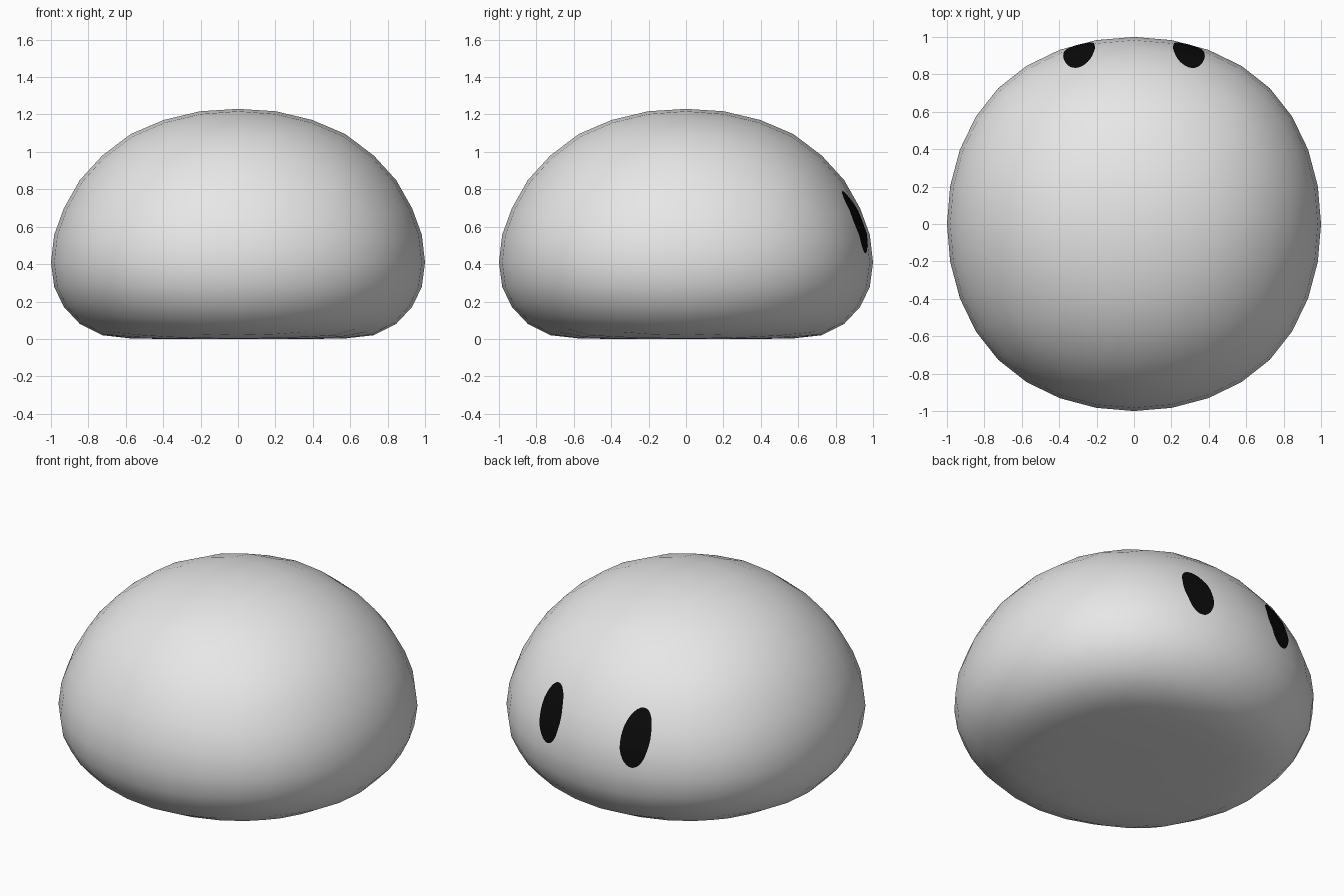
import bpy, bmesh, math
from mathutils import Vector
from mathutils.bvhtree import BVHTree

if "Cube" in bpy.data.objects:
    bpy.data.objects.remove(bpy.data.objects["Cube"])


def material(name, rgb):
    m = bpy.data.materials.new(name)
    m.diffuse_color = (*rgb, 1)
    m.use_nodes = True
    m.node_tree.nodes["Principled BSDF"].inputs["Base Color"].default_value = m.diffuse_color
    return m


grey = material("light grey", (0.8, 0.8, 0.8))
black = material("black", (0.003, 0.003, 0.003))

# Body: smoothed cube, squashed into a dome with a flat underside
bpy.ops.mesh.primitive_cube_add(size=2)
body = bpy.context.object
body.name = "body"
sub = body.modifiers.new("round", 'SUBSURF')
sub.levels = 3
bpy.ops.object.modifier_apply(modifier=sub.name)
body.data.materials.append(grey)

# height on the round form -> height on the dome
CURVE = [(-1, 0), (-.925, 0), (-.84, .003), (-.726, .02), (-.575, .08),
         (-.4, .17), (-.2, .28), (0, .41), (.2, .555), (.4, .7), (.575, .85),
         (.726, .98), (.84, 1.09), (.925, 1.165), (.98, 1.215), (1, 1.23)]


def squash(s):
    for (a, za), (b, zb) in zip(CURVE, CURVE[1:]):
        if s <= b:
            return za + (zb - za) * (s - a) / (b - a)
    return CURVE[-1][1]


radius = max(v.co.x for v in body.data.vertices)
for v in body.data.vertices:
    v.co /= radius
    v.co.z = squash(v.co.z)
body.data.update()
bpy.ops.object.shade_smooth()

# Eyes: oval plates laid on the back of the body
bm = bmesh.new()
bm.from_mesh(body.data)
tree = BVHTree.FromBMesh(bm)
bm.free()


def eye(name, side):
    def on_surface(x, z):
        hit, normal, _, _ = tree.ray_cast(Vector((x, 3, z)), Vector((0, -1, 0)))
        return hit + normal * 0.007

    cx, cz, rx, rz, n = side * 0.292, 0.622, 0.085, 0.165, 32
    bm = bmesh.new()
    centre = bm.verts.new(on_surface(cx, cz))
    inner = None
    for k in (0.25, 0.5, 0.75, 1):
        ring = [bm.verts.new(on_surface(cx + rx * k * math.cos(i * math.tau / n),
                                        cz + rz * k * math.sin(i * math.tau / n)))
                for i in range(n)]
        for i in range(n):
            j = (i + 1) % n
            if inner:
                bm.faces.new((inner[j], ring[j], ring[i], inner[i]))
            else:
                bm.faces.new((centre, ring[j], ring[i]))
        inner = ring
    for f in bm.faces:
        f.smooth = True
    me = bpy.data.meshes.new(name)
    bm.to_mesh(me)
    bm.free()
    me.materials.append(black)
    bpy.context.collection.objects.link(bpy.data.objects.new(name, me))


eye("left_eye", -1)
eye("right_eye", 1)
